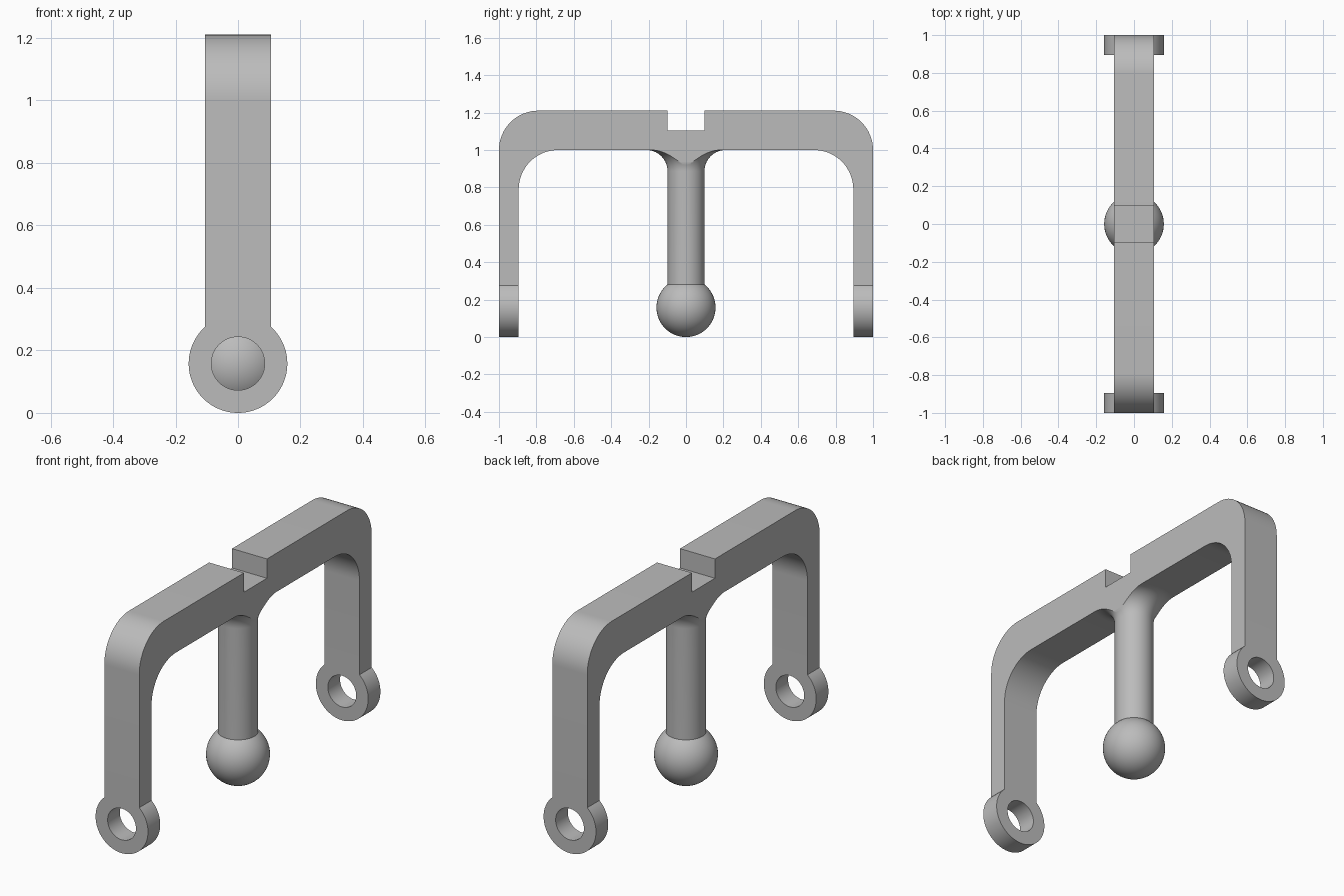
import bpy, bmesh
from math import sin, cos, pi, sqrt, asin, radians
from mathutils import Vector

old = bpy.data.objects.get("Cube")
if old:
    bpy.data.objects.remove(old, do_unlink=True)

U = 2 / 19                      # base module
HALF = U                        # half width of the bar
UNDER, TOP = 9.5 * U, 11.5 * U  # beam underside and top
RING = 1.5 * U                  # radius of the ball and of the leg eyes
HOLE = 0.81 * U
STEM, FILLET = 0.099, 0.113

grey = bpy.data.materials.new("plain_grey")
grey.use_nodes = True
color = (0.5, 0.5, 0.5, 1)
grey.diffuse_color = color
grey.node_tree.nodes["Principled BSDF"].inputs["Base Color"].default_value = color


def finish(bm, name, angle=30):
    bmesh.ops.recalc_face_normals(bm, faces=bm.faces)
    mesh = bpy.data.meshes.new(name)
    bm.to_mesh(mesh)
    bm.free()
    mesh.materials.append(grey)
    obj = bpy.data.objects.new(name, mesh)
    bpy.context.collection.objects.link(obj)
    bpy.ops.object.select_all(action="DESELECT")
    obj.select_set(True)
    bpy.context.view_layer.objects.active = obj
    bpy.ops.object.shade_smooth_by_angle(angle=radians(angle))


def arc(cx, cz, r, start, end, n=16):
    return [(cx + r * cos(start + (end - start) * i / n),
             cz + r * sin(start + (end - start) * i / n)) for i in range(n + 1)]


# Arched frame: side outline with rounded corners and a top notch
eye_top = RING + sqrt(RING ** 2 - HALF ** 2)
half = [(STEM, UNDER + U), (STEM, TOP)]
half += arc(1 - 2 * U, UNDER, 2 * U, pi / 2, 0)
half += [(1, eye_top), (1 - U, eye_top)]
half += arc(1 - 3 * U, UNDER - 2 * U, 2 * U, 0, pi / 2)
outline = half + [(-y, z) for y, z in reversed(half)]
bm = bmesh.new()
face = bm.faces.new([bm.verts.new((-HALF, y, z)) for y, z in outline])
ext = bmesh.ops.extrude_face_region(bm, geom=[face])
bmesh.ops.translate(bm, vec=(2 * HALF, 0, 0),
                    verts=[v for v in ext["geom"] if isinstance(v, bmesh.types.BMVert)])
finish(bm, "arched_frame")


# Leg eyes: round lugs with a hole, cut flat where they meet the leg
def leg_eye(name, y0):
    corner = asin((eye_top - RING) / RING)
    n_arc, n_flat = 64, 16
    angles = [pi - corner + (pi + 2 * corner) * i / n_arc for i in range(n_arc)]
    angles += [corner + (pi - 2 * corner) * i / n_flat for i in range(n_flat)]
    bm = bmesh.new()
    loops = []
    for y in (y0, y0 + U):
        outer, inner = [], []
        for i, a in enumerate(angles):
            r = RING if i < n_arc else (eye_top - RING) / sin(a)
            outer.append(bm.verts.new((r * cos(a), y, RING + r * sin(a))))
            inner.append(bm.verts.new((HOLE * cos(a), y, RING + HOLE * sin(a))))
        loops.append((outer, inner))
    (o1, i1), (o2, i2) = loops
    n = len(angles)
    for a, b in ((o1, o2), (o2, i2), (i2, i1), (i1, o1)):
        for k in range(n):
            j = (k + 1) % n
            bm.faces.new((a[k], a[j], b[j], b[k]))
    finish(bm, name)


leg_eye("front_leg_eye", -1)
leg_eye("back_leg_eye", 1 - U)

# Stem with flared top, trimmed flush with the sides of the beam
profile = [(STEM, 2 * U)] + arc(STEM + FILLET, UNDER - FILLET, FILLET, pi, pi / 2, 20)
bm = bmesh.new()
verts = [bm.verts.new((0, r, z)) for r, z in profile]
edges = [bm.edges.new(pair) for pair in zip(verts, verts[1:])]
bmesh.ops.spin(bm, geom=verts + edges, cent=(0, 0, 0), axis=(0, 0, 1),
               angle=2 * pi, steps=96, use_merge=True)
bmesh.ops.remove_doubles(bm, verts=bm.verts, dist=1e-5)
bmesh.ops.holes_fill(bm, edges=[e for e in bm.edges if e.is_boundary], sides=0)
for side in (-1, 1):
    cut = bmesh.ops.bisect_plane(bm, geom=bm.verts[:] + bm.edges[:] + bm.faces[:],
                                 plane_co=(side * HALF, 0, 0), plane_no=(side, 0, 0),
                                 clear_outer=True)
    bmesh.ops.holes_fill(bm, edges=[e for e in bm.edges if e.is_boundary], sides=0)
finish(bm, "flared_stem")

# Ball at the foot of the stem
bm = bmesh.new()
bmesh.ops.create_uvsphere(bm, u_segments=64, v_segments=32, radius=RING)
bmesh.ops.translate(bm, verts=bm.verts, vec=Vector((0, 0, RING)))
finish(bm, "ball_end")
